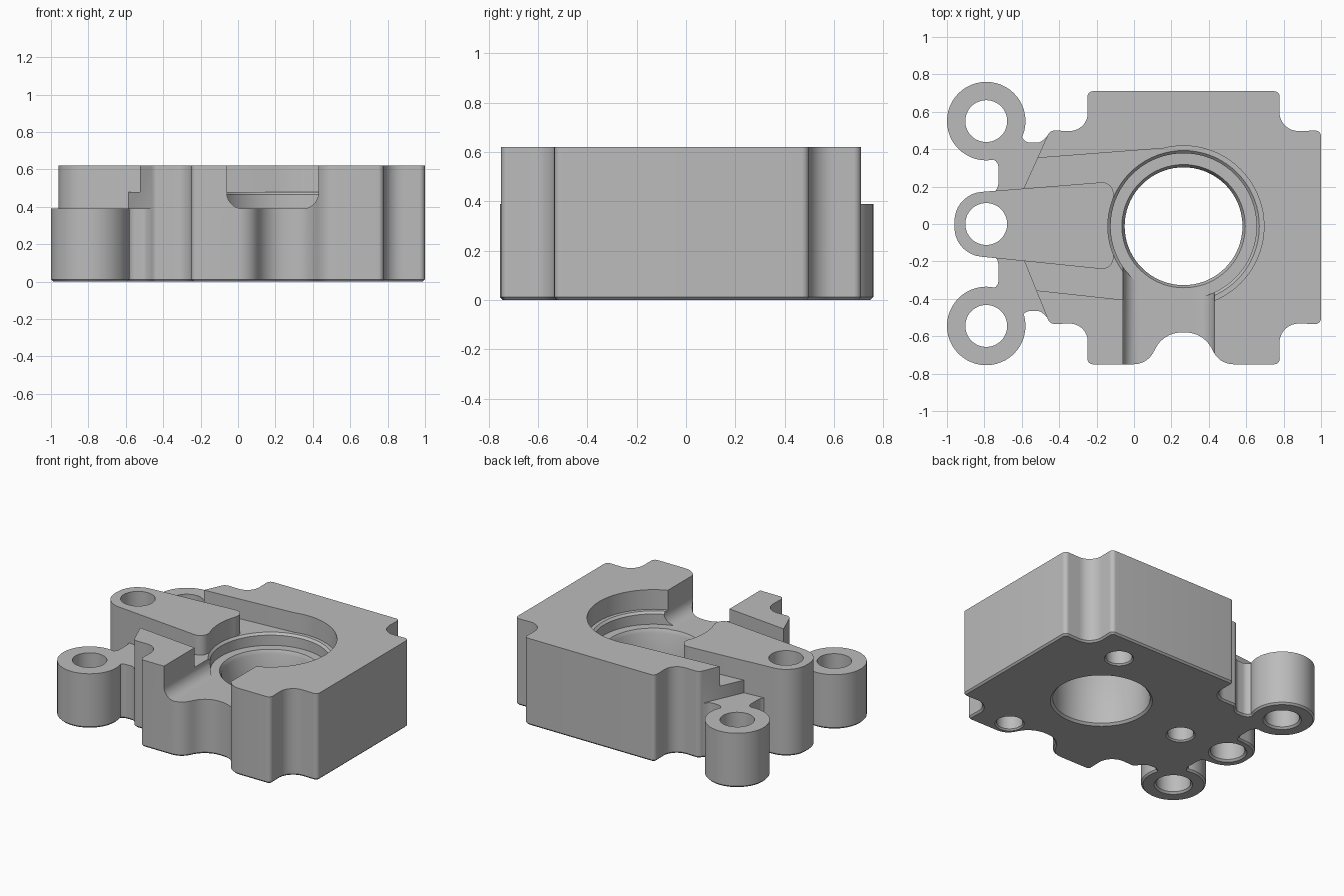
import bpy, bmesh, math
from mathutils import Vector, Matrix

if "Cube" in bpy.data.objects:
    bpy.data.objects.remove(bpy.data.objects["Cube"])

TOP, WEB, POCKET = 0.62, 0.39, 0.48
BORE = (0.265, -0.012)

metal = bpy.data.materials.new("Machined grey")
metal.use_nodes = True
metal.diffuse_color = (0.5, 0.5, 0.5, 1)
metal.node_tree.nodes["Principled BSDF"].inputs["Base Color"].default_value = (0.5, 0.5, 0.5, 1)


def rounded(points, steps=9):
    """Turn (x, y, radius) corners into a filleted outline."""
    out = []
    for i, p in enumerate(points):
        c = Vector(p[:2])
        r = p[2] if len(p) > 2 else 0
        if not r:
            out.append(c)
            continue
        a = Vector(points[i - 1][:2]) - c
        b = Vector(points[(i + 1) % len(points)][:2]) - c
        half = a.angle(b) / 2
        t = min(r / math.tan(half), 0.49 * a.length, 0.49 * b.length)
        r = t * math.tan(half)
        a.normalize()
        b.normalize()
        centre = c + (a + b).normalized() * (r / math.sin(half))
        start, end = c + a * t - centre, c + b * t - centre
        turn = math.atan2(start.x * end.y - start.y * end.x, start.dot(end))
        for k in range(steps + 1):
            out.append(centre + Matrix.Rotation(turn * k / steps, 2) @ start)
    return out


def finish(bm, name):
    bmesh.ops.recalc_face_normals(bm, faces=bm.faces)
    mesh = bpy.data.meshes.new(name)
    bm.to_mesh(mesh)
    bm.free()
    mesh.materials.append(metal)
    ob = bpy.data.objects.new(name, mesh)
    bpy.context.collection.objects.link(ob)
    return ob


def prism(name, points, z0, z1, chamfer=0):
    """Extrude an outline upward, with an optional chamfer on its lower edge."""
    bm = bmesh.new()
    base = bm.faces.new([bm.verts.new((p.x, p.y, z0 + chamfer)) for p in rounded(points)])
    top = bmesh.ops.extrude_face_region(bm, geom=[base], use_keep_orig=True)["geom"]
    for v in top:
        if isinstance(v, bmesh.types.BMVert):
            v.co.z = z1
    bmesh.ops.recalc_face_normals(bm, faces=bm.faces)
    if chamfer:
        bmesh.ops.inset_region(bm, faces=[base], thickness=chamfer, use_even_offset=True)
        for v in base.verts:
            v.co.z = z0
    return finish(bm, name)


def lathe(name, centre, profile, sides=48):
    """Closed solid of revolution from (radius, height) pairs."""
    bm = bmesh.new()
    rings = []
    for r, z in profile:
        rings.append([bm.verts.new((centre[0] + r * math.cos(math.tau * k / sides),
                                    centre[1] + r * math.sin(math.tau * k / sides), z))
                      for k in range(sides)])
    for lo, hi in zip(rings, rings[1:]):
        for k in range(sides):
            n = (k + 1) % sides
            bm.faces.new((lo[k], lo[n], hi[n], hi[k]))
    bm.faces.new(rings[0])
    bm.faces.new(rings[-1])
    return finish(bm, name)


def combine(tool, operation):
    """Boolean a tool solid into the housing, then discard the tool."""
    tool.hide_render = True
    bpy.context.view_layer.objects.active = housing
    mod = housing.modifiers.new("cut", "BOOLEAN")
    mod.operation, mod.object, mod.solver = operation, tool, "EXACT"
    bpy.ops.object.modifier_apply(modifier=mod.name)
    bpy.data.objects.remove(tool)


# Main block with scalloped corners and a front scallop
housing = prism("bearing_housing", [
    (-0.25, 0.71, 0.03), (-0.245, 0.495, 0.13), (-0.45, 0.5, 0.04),
    (-0.59, 0.19), (-0.59, -0.19),
    (-0.45, -0.535, 0.04), (-0.245, -0.53, 0.13), (-0.25, -0.75, 0.03),
    (0.07, -0.75, 0.12), (0.16, -0.58, 0.17), (0.37, -0.58, 0.17), (0.46, -0.75, 0.12),
    (0.78, -0.75, 0.03), (0.775, -0.53, 0.13), (1.0, -0.535, 0.03),
    (1.0, 0.5, 0.03), (0.775, 0.495, 0.13), (0.78, 0.71, 0.03)], 0, TOP, 0.012)

# Shallow pocket around the arm and bore
combine(prism("pocket_cutter", [(-0.8, 0.331), (0.265, 0.413), (0.265, -0.44), (-0.8, -0.325)],
              POCKET, 0.8), "DIFFERENCE")
combine(lathe("pocket_ring_cutter", BORE, [(0.43, POCKET), (0.43, 0.8)], 72), "DIFFERENCE")

# Low web joining the lugs to the block
side = [(-0.3, 0.45), (-0.44, 0.495, 0.03), (-0.50, 0.435, 0.05), (-0.585, 0.435, 0.05),
        (-0.63, 0.53), (-0.75, 0.5), (-0.81, 0.35), (-0.725, 0.345, 0.08),
        (-0.725, 0.172, 0.08), (-0.82, 0.14)]
lower = [(p[0], -p[1] - (0.03 if p[1] > 0.4 else 0), *p[2:]) for p in reversed(side)]
combine(prism("web", side + lower, 0, WEB, 0.012), "UNION")

# Outer lugs
LUGS = [(-0.79, 0.55), (-0.79, -0.545)]
for c in LUGS:
    combine(lathe("lug", c, [(0.198, 0), (0.21, 0.012), (0.21, WEB)]), "UNION")

# Tapered central arm with its rounded lug end
combine(prism("arm", [(-0.96, 0.16, 0.157), (-0.11, 0.228, 0.06),
                      (-0.11, -0.247, 0.06), (-0.96, -0.16, 0.157)], 0, TOP, 0.012), "UNION")

# Stepped central bore
combine(lathe("bore_cutter", BORE, [
    (0.34, -0.01), (0.315, 0.015), (0.315, 0.365), (0.33, 0.392),
    (0.39, 0.392), (0.39, 0.465), (0.405, POCKET), (0.405, 0.8)], 72), "DIFFERENCE")

# Round-bottomed channel from the bore to the front
channel = prism("channel_cutter", [(-0.06, 0.8), (-0.06, WEB, 0.085),
                                   (0.43, WEB, 0.085), (0.43, 0.8)], 0.2, 0.9)
channel.data.transform(Matrix.Rotation(math.pi / 2, 4, "X"))
combine(channel, "DIFFERENCE")

# Through holes in the lugs
for c in LUGS + [(-0.79, 0)]:
    combine(lathe("lug_hole_cutter", c, [(0.135, -0.01), (0.112, 0.013), (0.112, 0.8)]), "DIFFERENCE")

# Blind holes in the underside
for c in [(0.53, 0.48), (0.53, -0.62), (-0.41, -0.02)]:
    combine(lathe("blind_hole_cutter", c, [(0.105, -0.01), (0.085, 0.01), (0.085, 0.28)]), "DIFFERENCE")

bpy.ops.object.select_all(action="DESELECT")
housing.select_set(True)
bpy.context.view_layer.objects.active = housing
bpy.ops.object.shade_smooth_by_angle(angle=math.radians(30))
